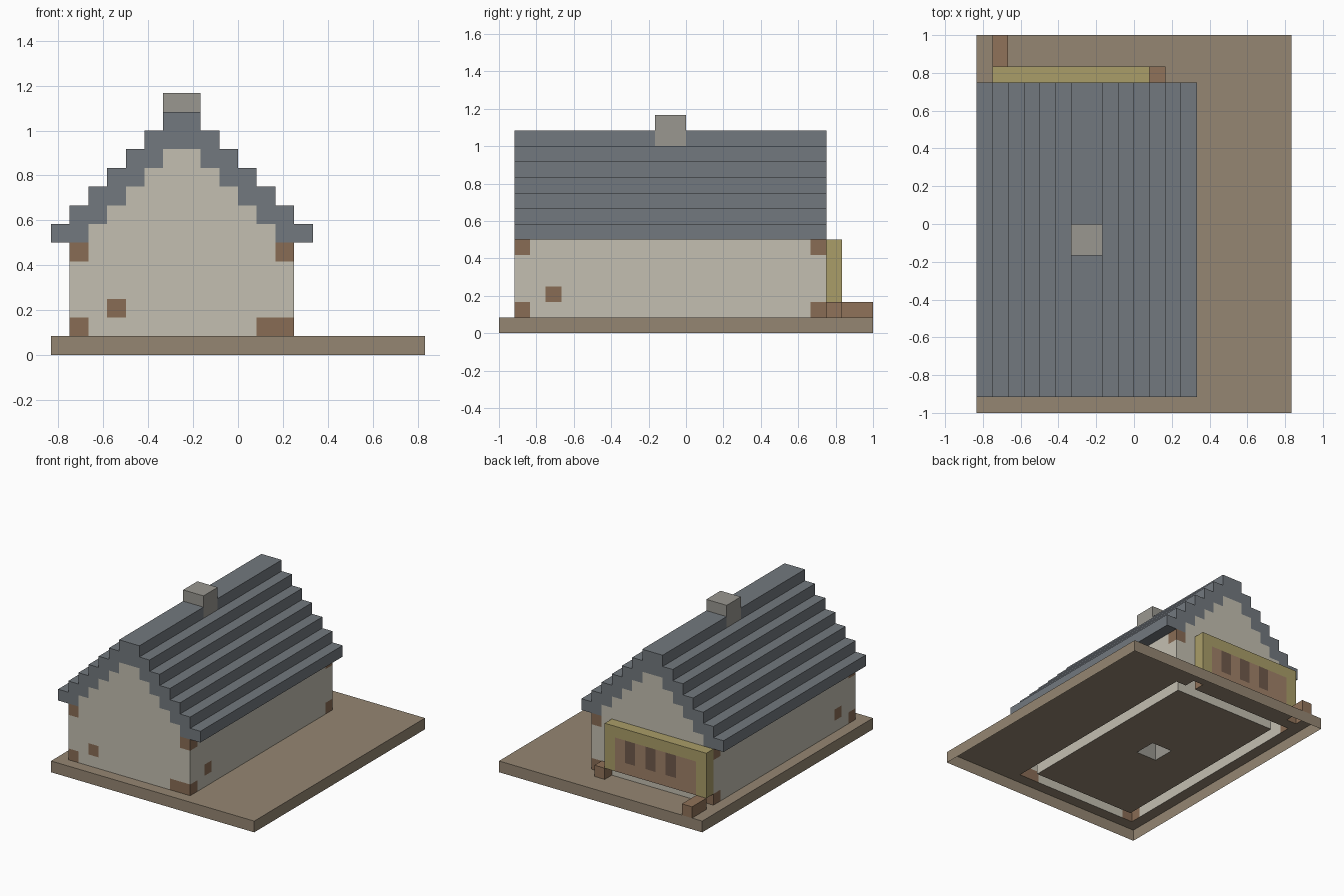
import bpy, bmesh
from itertools import product

if "Cube" in bpy.data.objects:
    bpy.data.objects.remove(bpy.data.objects["Cube"])

U = 1 / 12          # one block
blocks = {}         # (x, y, z) -> part name


def fill(part, x, y, z):
    """Fill a box of blocks with a part; ranges are (low, high) in block units."""
    for c in product(range(*x), range(*y), range(*z)):
        blocks[c] = part


# ground slab
fill("ground", (-10, 10), (-12, 12), (0, 1))

# long side walls, one block thick
for x in (-9, 2):
    fill("walls", (x, x + 1), (-11, 9), (1, 6))

# end walls with stepped gables
for y in (-11, 8):
    fill("walls", (-9, 3), (y, y + 1), (1, 6))
    for k in range(5):
        fill("walls", (-8 + k, 2 - k), (y, y + 1), (6 + k, 7 + k))

# stepped roof: overlapping rows mirrored about x = -3
for k in range(7):
    fill("roof", (-10 + k, -8 + k), (-11, 9), (6 + k, 7 + k))
    fill("roof", (2 - k, 4 - k), (-11, 9), (6 + k, 7 + k))

# chimney rising from the floor through the ridge
fill("chimney", (-4, -2), (-2, 0), (1, 14))

# timber corner blocks
for x, y, z in product((-9, 2), (-11, 8), (1, 5)):
    fill("timber", (x, x + 1), (y, y + 1), (z, z + 1))
fill("timber", (1, 2), (-11, -10), (1, 2))
# single timber blocks set in the walls
fill("timber", (-7, -6), (-11, -10), (2, 3))
for x in (-9, 2):
    fill("timber", (x, x + 1), (-9, -8), (2, 3))

# back panel: yellow frame, plank infill and dark slots
fill("panel_frame", (-9, 1), (9, 10), (2, 6))
fill("panel_planks", (-8, 0), (9, 10), (2, 5))
for x in (-2, -4, -6):
    fill("panel_slots", (x, x + 1), (9, 10), (3, 5))

# loose timber blocks by the back panel
fill("loose_blocks", (1, 2), (9, 10), (1, 2))
fill("loose_blocks", (-9, -8), (10, 12), (1, 2))

COLOURS = {
    "ground": (0.30, 0.24, 0.17),
    "walls": (0.55, 0.52, 0.44),
    "roof": (0.17, 0.19, 0.21),
    "chimney": (0.32, 0.31, 0.28),
    "timber": (0.25, 0.15, 0.09),
    "panel_frame": (0.40, 0.34, 0.14),
    "panel_planks": (0.35, 0.22, 0.14),
    "panel_slots": (0.16, 0.10, 0.07),
    "loose_blocks": (0.28, 0.17, 0.10),
}


def build(part, colour):
    """Make one object from the exposed block faces of a part."""
    bm = bmesh.new()
    for c in [c for c, p in blocks.items() if p == part]:
        for axis, side in product(range(3), (0, 1)):
            near = list(c)
            near[axis] += 1 if side else -1
            if tuple(near) in blocks or near[2] < 0:
                continue        # hidden face, or open underside
            a, b = (axis + 1) % 3, (axis + 2) % 3
            corners = []
            for da, db in ((0, 0), (1, 0), (1, 1), (0, 1)):
                v = list(c)
                v[axis] += side
                v[a] += da
                v[b] += db
                corners.append(bm.verts.new([n * U for n in v]))
            bm.faces.new(corners if side else corners[::-1])
    bmesh.ops.remove_doubles(bm, verts=bm.verts, dist=1e-4)
    # merge flat block faces into large clean ones
    bmesh.ops.dissolve_limit(bm, angle_limit=0.01, verts=bm.verts, edges=bm.edges)
    mesh = bpy.data.meshes.new(part)
    bm.to_mesh(mesh)
    bm.free()
    mat = bpy.data.materials.new(part)
    mat.diffuse_color = (*colour, 1)
    mat.use_nodes = True
    mat.node_tree.nodes["Principled BSDF"].inputs["Base Color"].default_value = mat.diffuse_color
    mesh.materials.append(mat)
    bpy.context.collection.objects.link(bpy.data.objects.new(part, mesh))


for part, colour in COLOURS.items():
    build(part, colour)
